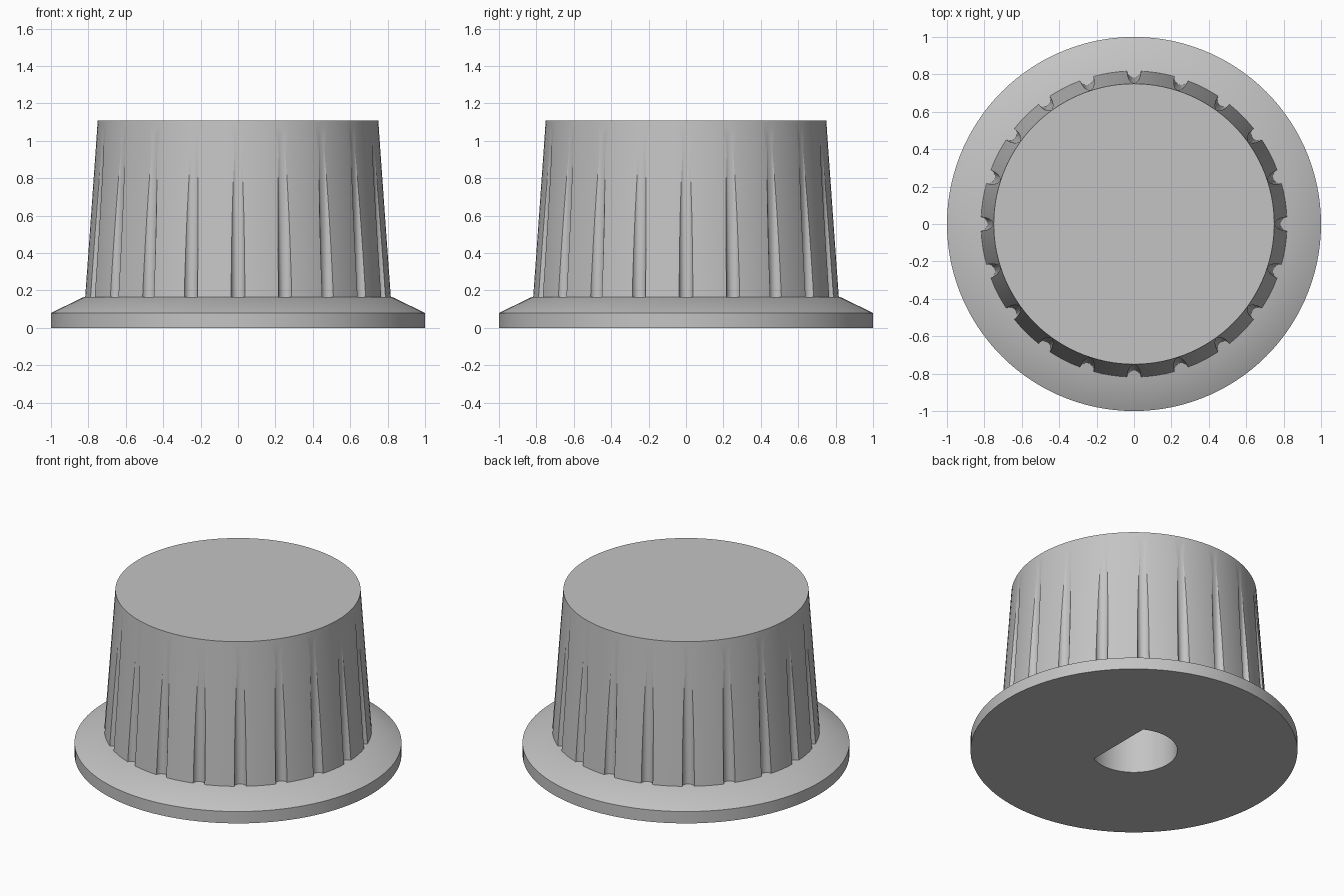
import bpy, bmesh, math

if "Cube" in bpy.data.objects:
    bpy.data.objects.remove(bpy.data.objects["Cube"], do_unlink=True)

SEGMENTS, FLUTES = 120, 20
LEDGE, TOP = 0.165, 1.11          # skirt bottom and knob top heights
BASE_R, TOP_R = 0.818, 0.75       # grip radii

grey = bpy.data.materials.new("plain grey")
grey.use_nodes = True
colour = (0.55, 0.55, 0.55, 1)
grey.diffuse_color = colour
grey.node_tree.nodes["Principled BSDF"].inputs["Base Color"].default_value = colour


def add_stack(bm, rings):
    """Closed solid from a stack of equal-length point rings."""
    loops = [[bm.verts.new(p) for p in ring] for ring in rings]
    n = len(loops[0])
    for low, high in zip(loops, loops[1:]):
        for i in range(n):
            j = (i + 1) % n
            bm.faces.new((low[i], low[j], high[j], high[i]))
    bm.faces.new(loops[0][::-1])
    bm.faces.new(loops[-1])


def circle(r, z, n=SEGMENTS, cx=0.0, turn=0.0):
    pts = []
    for i in range(n):
        a = 2 * math.pi * i / n
        x, y = cx + r * math.cos(a), r * math.sin(a)
        pts.append((x * math.cos(turn) - y * math.sin(turn),
                    x * math.sin(turn) + y * math.cos(turn), z))
    return pts


def make(name, solids):
    bm = bmesh.new()
    for rings in solids:
        add_stack(bm, rings)
    bmesh.ops.recalc_face_normals(bm, faces=bm.faces)
    mesh = bpy.data.meshes.new(name)
    bm.to_mesh(mesh)
    bm.free()
    mesh.materials.append(grey)
    ob = bpy.data.objects.new(name, mesh)
    bpy.context.collection.objects.link(ob)
    return ob


def activate(ob):
    bpy.ops.object.select_all(action='DESELECT')
    ob.select_set(True)
    bpy.context.view_layer.objects.active = ob


def cut(ob, cutter):
    activate(ob)
    mod = ob.modifiers.new("cut", 'BOOLEAN')
    mod.operation, mod.solver, mod.object = 'DIFFERENCE', 'EXACT', cutter
    bpy.ops.object.modifier_apply(modifier=mod.name)


# Flange with a bevelled upper face
flange = make("flange", [[circle(1, 0), circle(1, 0.08), circle(0.825, LEDGE)]])

# Tapered grip
grip = make("grip", [[circle(BASE_R, LEDGE), circle(TOP_R, TOP)]])

# Leaning round cutters that run out towards the top of the grip
FLUTE_R = 0.037


def flute_axis(z):
    return 0.82 - 0.031 * (z - LEDGE) / (TOP - LEDGE)


flute_cutter = make("flute_cutter", [
    [circle(FLUTE_R, z, 32, flute_axis(z), 2 * math.pi * k / FLUTES) for z in (0.1, 1.2)]
    for k in range(FLUTES)])

# D-shaped shaft bore with its flat towards +x
BORE_R, FLAT_X = 0.265, 0.124
half = math.acos(FLAT_X / BORE_R)
arc = [half + (2 * math.pi - 2 * half) * i / 48 for i in range(49)]
bore_cutter = make("bore_cutter", [
    [[(BORE_R * math.cos(a), BORE_R * math.sin(a), z) for a in arc] for z in (-0.1, 0.75)]])

cut(grip, flute_cutter)
for part in (grip, flange):
    cut(part, bore_cutter)
    activate(part)
    bpy.ops.object.shade_smooth_by_angle(angle=math.radians(28))

for helper in (flute_cutter, bore_cutter):
    bpy.data.objects.remove(helper, do_unlink=True)
